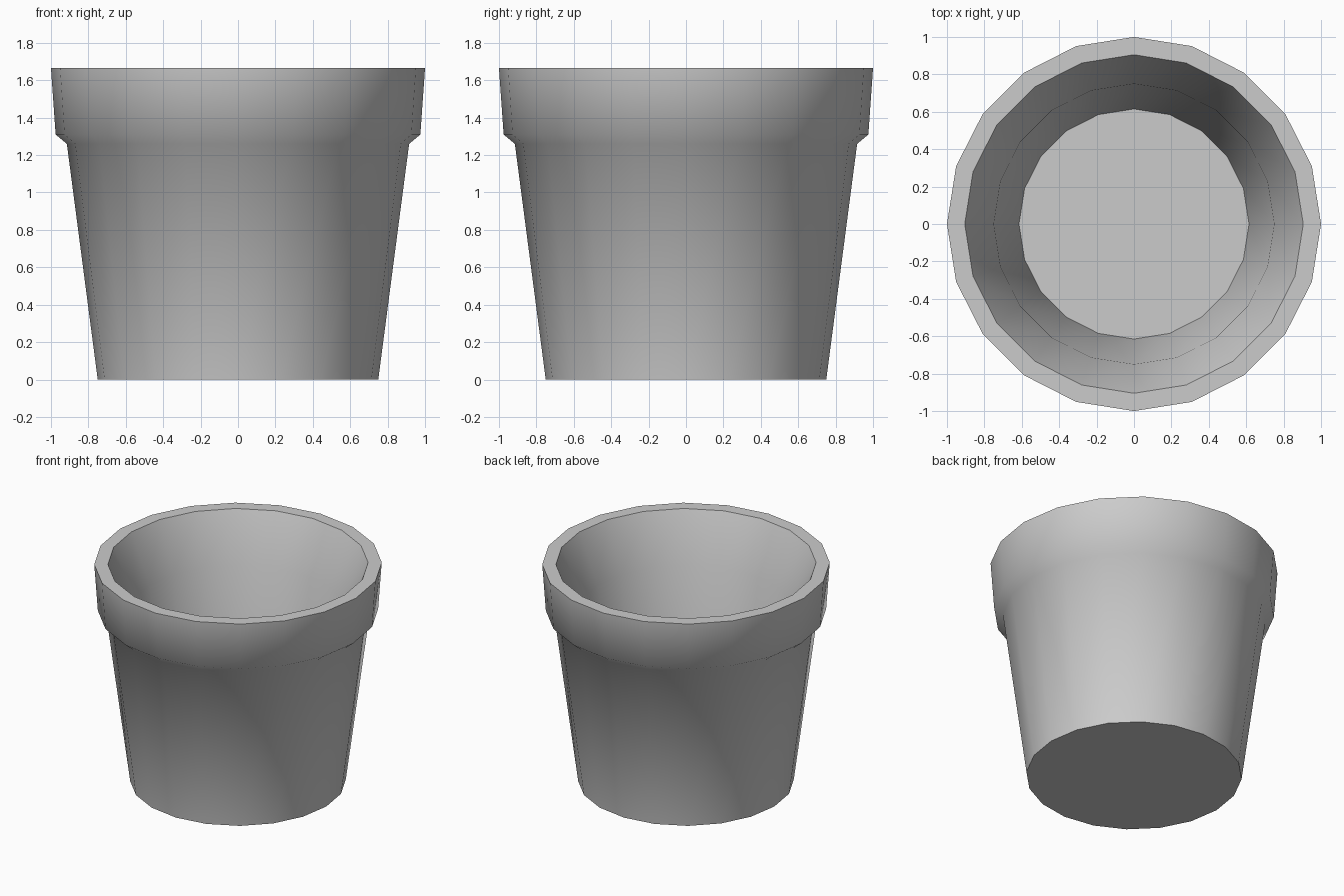
import bpy, bmesh
from math import radians, sin, cos, tau

if "Cube" in bpy.data.objects:
    bpy.data.objects.remove(bpy.data.objects["Cube"])

SIDES = 20

# Profile (radius, height): base, outer wall, collar step, rim, inner wall, floor
PROFILE = [(0.75, 0.0), (0.915, 1.26), (0.975, 1.31), (1.0, 1.665),
           (0.905, 1.665), (0.75, 1.30), (0.615, 0.2)]

bm = bmesh.new()
rings = [[bm.verts.new((r * cos(tau * i / SIDES), r * sin(tau * i / SIDES), z))
          for i in range(SIDES)] for r, z in PROFILE]

# Walls between neighbouring rings
for a, b in zip(rings, rings[1:]):
    for i in range(SIDES):
        j = (i + 1) % SIDES
        bm.faces.new((a[i], a[j], b[j], b[i]))

# Underside and inner floor
bm.faces.new(rings[0][::-1])
bm.faces.new(rings[-1])

mesh = bpy.data.meshes.new("plant_pot")
bm.to_mesh(mesh)
bm.free()
pot = bpy.data.objects.new("plant_pot", mesh)
bpy.context.collection.objects.link(pot)

# Smooth sides, crisp rim, base and floor edges
bpy.context.view_layer.objects.active = pot
pot.select_set(True)
bpy.ops.object.shade_smooth_by_angle(angle=radians(60))
